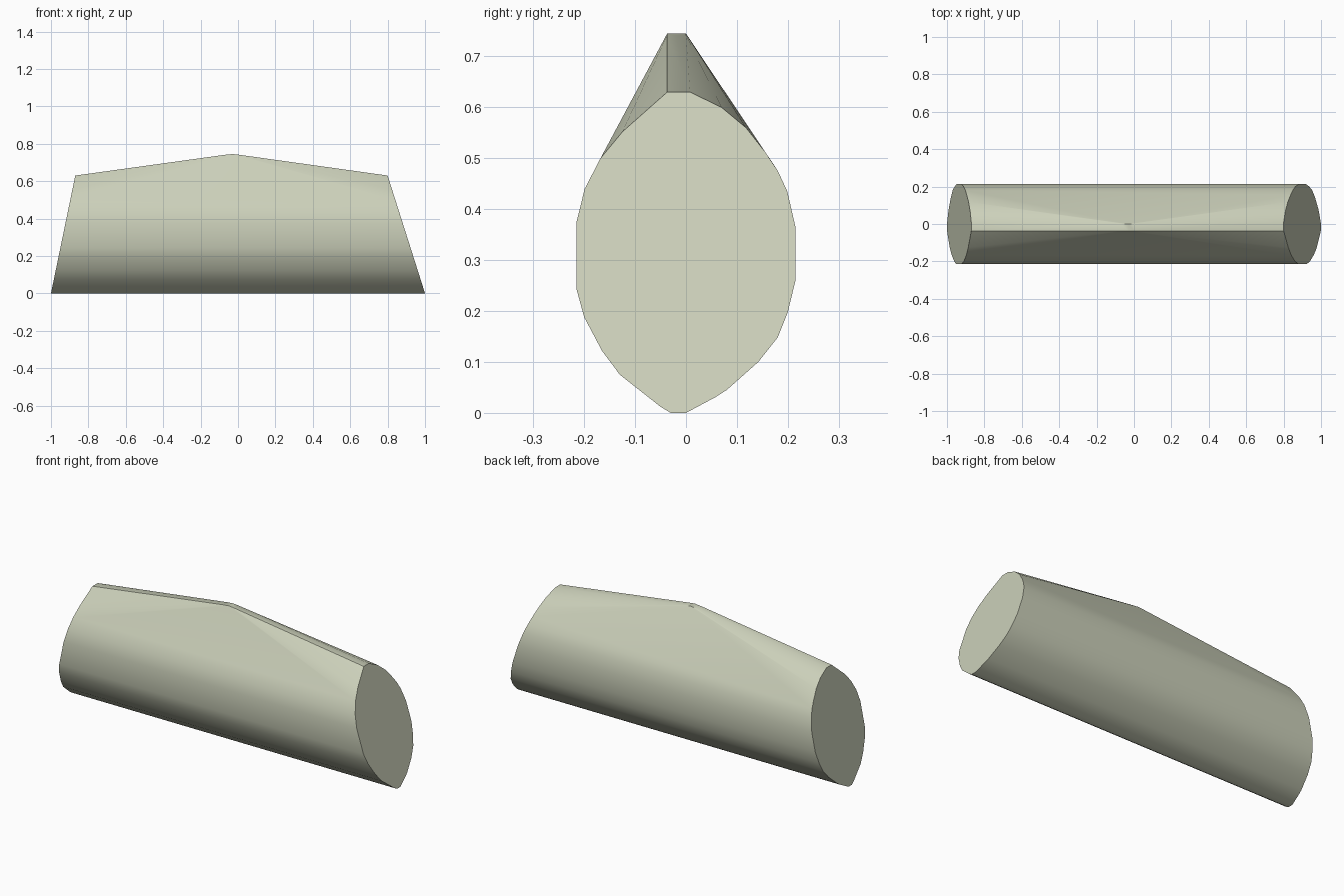
import bpy, bmesh, math

cube = bpy.data.objects.get("Cube")
if cube:
    bpy.data.objects.remove(cube, do_unlink=True)

# Pale grey-green material
color = (0.60, 0.63, 0.49, 1.0)
mat = bpy.data.materials.new("pale sage")
mat.use_nodes = True
mat.diffuse_color = color
bsdf = mat.node_tree.nodes["Principled BSDF"]
bsdf.inputs["Base Color"].default_value = color
bsdf.inputs["Roughness"].default_value = 0.7

# Oval end profile as (y, z)
TOP = 0.63
profile = [
    (-0.037, TOP), (0.008, TOP), (0.07, 0.60), (0.118, 0.56), (0.155, 0.513),
    (0.18, 0.476), (0.199, 0.435), (0.215, 0.365), (0.215, 0.26), (0.20, 0.198),
    (0.18, 0.148), (0.142, 0.10), (0.08, 0.045), (0.058, 0.031), (0.0, 0.0),
    (-0.03, 0.0), (-0.05, 0.012), (-0.13, 0.075), (-0.165, 0.122),
    (-0.20, 0.188), (-0.215, 0.243), (-0.215, 0.375), (-0.199, 0.44),
    (-0.168, 0.50), (-0.125, 0.552),
]

bm = bmesh.new()
# Slanted ends: each leans inward towards the top
for x_bottom, x_top in ((-1.0, -0.87), (1.0, 0.80)):
    for y, z in profile:
        bm.verts.new((x_bottom + (x_top - x_bottom) * z / TOP, y, z))
# Slightly rounded crest of the ridge
for x, z in ((-0.07, 0.741), (-0.03, 0.745), (0.0, 0.742)):
    for y in (-0.037, 0.0):
        bm.verts.new((x, y, z))

# Skin the ends and crest into one closed body
hull = bmesh.ops.convex_hull(bm, input=bm.verts[:])
loose = {g for g in hull["geom_interior"] + hull["geom_unused"]
         if isinstance(g, bmesh.types.BMVert)}
bmesh.ops.delete(bm, geom=list(loose), context='VERTS')
bmesh.ops.dissolve_limit(bm, angle_limit=math.radians(0.3),
                         verts=bm.verts[:], edges=bm.edges[:])
bmesh.ops.recalc_face_normals(bm, faces=bm.faces[:])

mesh = bpy.data.meshes.new("ridged_body")
bm.to_mesh(mesh)
bm.free()
mesh.materials.append(mat)
body = bpy.data.objects.new("ridged_body", mesh)
bpy.context.collection.objects.link(body)

# Smooth sides with crisp end rims
bpy.ops.object.select_all(action='DESELECT')
body.select_set(True)
bpy.context.view_layer.objects.active = body
bpy.ops.object.shade_smooth_by_angle(angle=math.radians(30))
